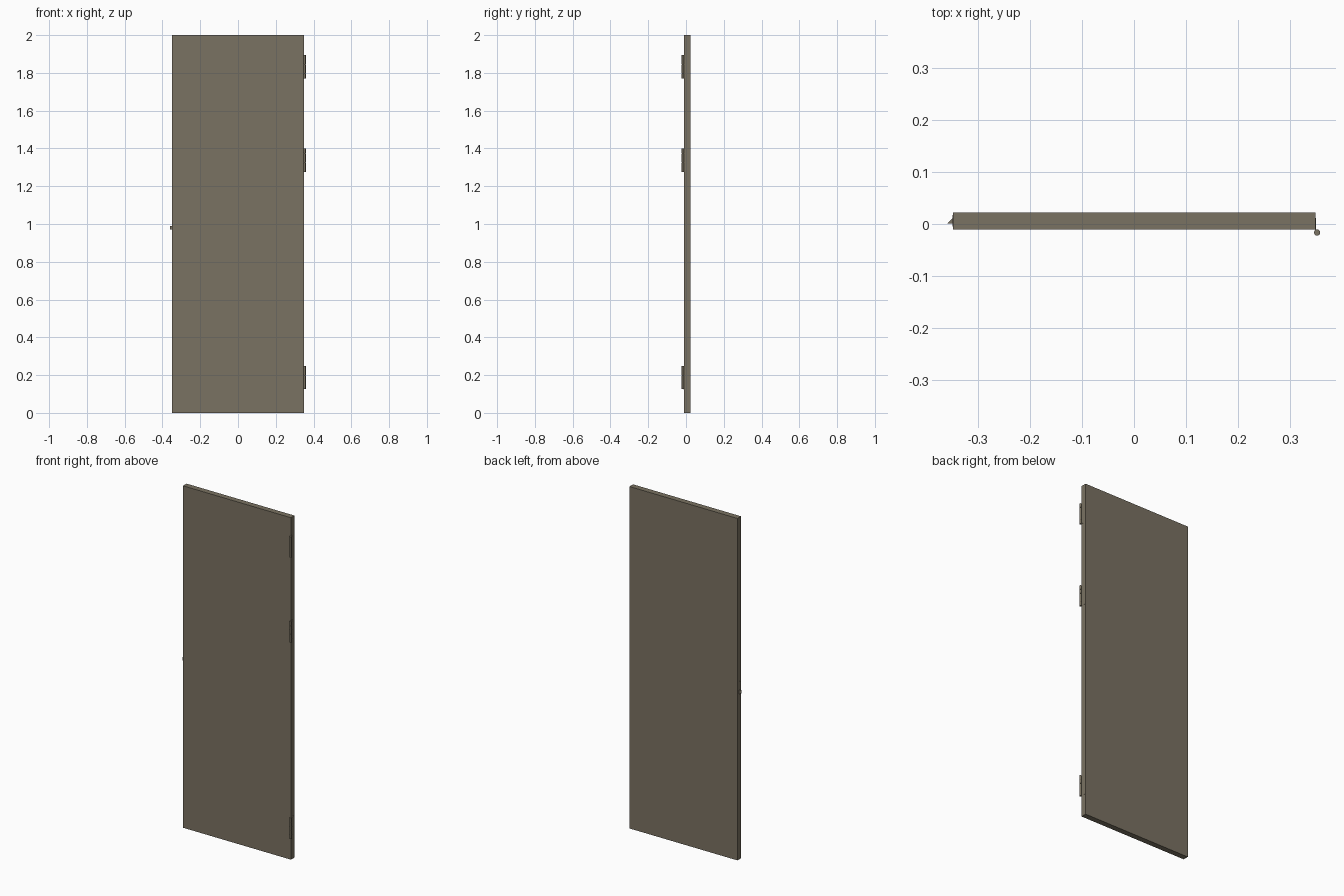
import bpy, bmesh

if "Cube" in bpy.data.objects:
    bpy.data.objects.remove(bpy.data.objects["Cube"])

mat = bpy.data.materials.new("taupe_brown")
mat.diffuse_color = (0.195, 0.168, 0.122, 1)
mat.use_nodes = True
mat.node_tree.nodes["Principled BSDF"].inputs["Base Color"].default_value = mat.diffuse_color


def finish(name, bm):
    bmesh.ops.recalc_face_normals(bm, faces=bm.faces[:])
    me = bpy.data.meshes.new(name)
    bm.to_mesh(me)
    bm.free()
    me.materials.append(mat)
    ob = bpy.data.objects.new(name, me)
    bpy.context.collection.objects.link(ob)
    return ob


def prism(name, pts, z0, z1):
    """Extrude an outline in x, y from z0 to z1."""
    bm = bmesh.new()
    face = bm.faces.new([bm.verts.new((x, y, z0)) for x, y in pts])
    ext = bmesh.ops.extrude_face_region(bm, geom=[face])["geom"]
    verts = [v for v in ext if isinstance(v, bmesh.types.BMVert)]
    bmesh.ops.translate(bm, vec=(0, 0, z1 - z0), verts=verts)
    return finish(name, bm)


def box(name, x0, x1, y0, y1, z0, z1):
    return prism(name, [(x0, y0), (x1, y0), (x1, y1), (x0, y1)], z0, z1)


def cylinder(bm, x, y, z0, z1, r):
    new = bmesh.ops.create_cone(bm, cap_ends=True, segments=16,
                                radius1=r, radius2=r, depth=z1 - z0)["verts"]
    bmesh.ops.translate(bm, vec=(x, y, (z0 + z1) / 2), verts=new)


# Door slab
box("door_panel", -0.349, 0.35, -0.0105, 0.0225, 0, 2)

# Thin latch plate on the edge and the wedge-shaped latch bolt
box("latch_plate", -0.3495, -0.345, -0.005, 0.017, 0.92, 1.04)
prism("latch_bolt", [(-0.345, 0.001), (-0.359, 0.001), (-0.359, 0.002),
                     (-0.349, 0.0115), (-0.345, 0.0115)], 0.97, 0.99)

# Three hinges: a pin, five knuckles and a thin leaf on the door edge
H, N, GAP = 0.124, 5, 0.001
for label, z in (("lower", 0.125), ("middle", 1.275), ("upper", 1.771)):
    bm = bmesh.new()
    cylinder(bm, 0.353, -0.0165, z + 0.001, z + H - 0.001, 0.0045)
    step = H / N
    for i in range(N):
        cylinder(bm, 0.353, -0.0165, z + i * step + GAP / 2,
                 z + (i + 1) * step - GAP / 2, 0.006)
    ob = finish(label + "_hinge_barrel", bm)
    bpy.context.view_layer.objects.active = ob
    ob.select_set(True)
    bpy.ops.object.shade_smooth_by_angle()
    ob.select_set(False)
    box(label + "_hinge_leaf", 0.349, 0.3505, -0.014, 0.012, z, z + H)
